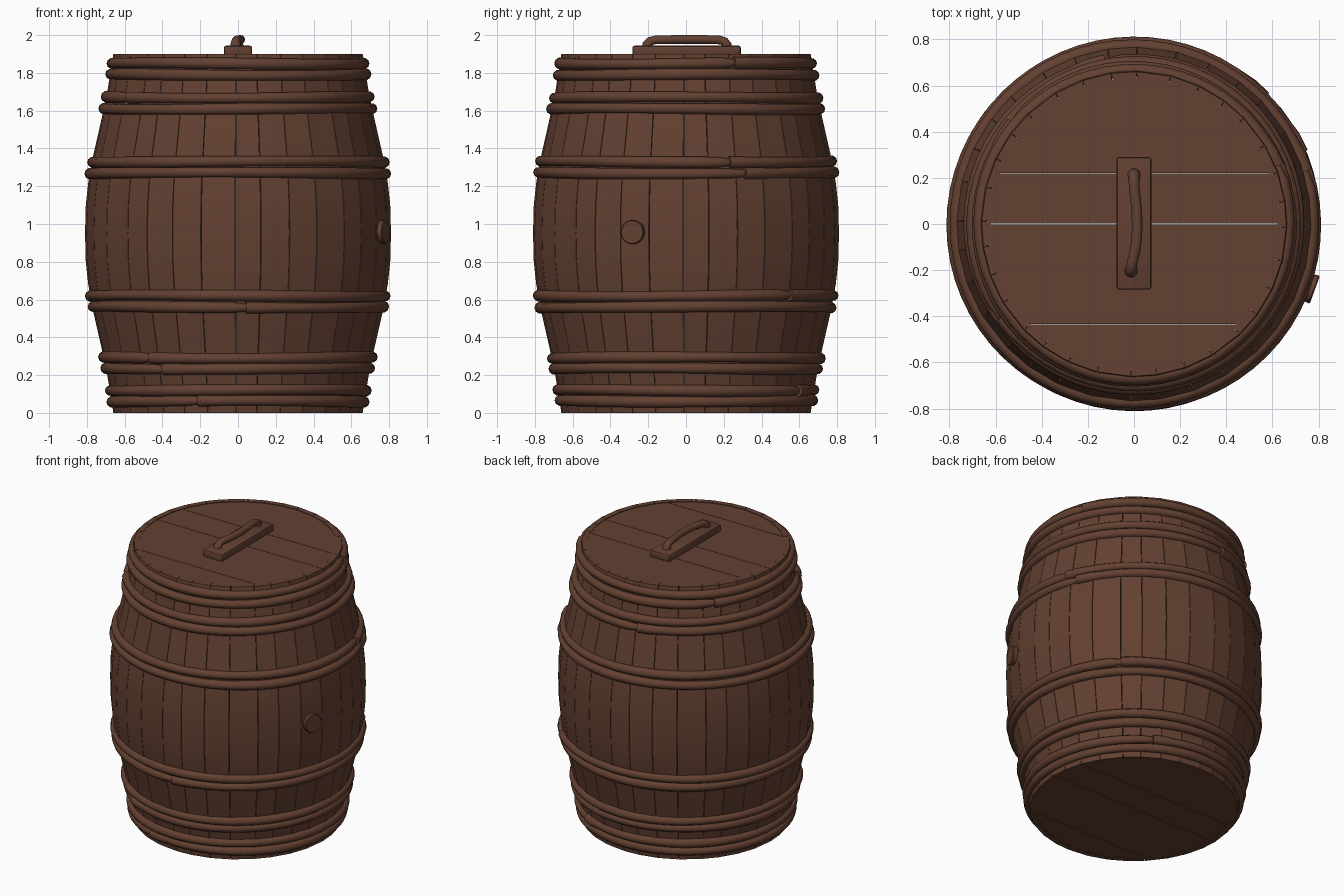
import bpy, bmesh, math
from math import sin, cos, pi, radians
from mathutils import Vector

if "Cube" in bpy.data.objects:
    bpy.data.objects.remove(bpy.data.objects["Cube"])

wood = bpy.data.materials.new("brown_wood")
wood.diffuse_color = (0.125, 0.052, 0.031, 1)
wood.use_nodes = True
wood.node_tree.nodes["Principled BSDF"].inputs["Base Color"].default_value = wood.diffuse_color


def finish(name, bm, angle=30):
    bmesh.ops.recalc_face_normals(bm, faces=bm.faces)
    me = bpy.data.meshes.new(name)
    bm.to_mesh(me)
    bm.free()
    ob = bpy.data.objects.new(name, me)
    bpy.context.collection.objects.link(ob)
    me.materials.append(wood)
    bpy.ops.object.select_all(action='DESELECT')
    ob.select_set(True)
    bpy.context.view_layer.objects.active = ob
    bpy.ops.object.shade_smooth_by_angle(angle=radians(angle))
    return ob


# Barrel bulge: distance from mid height -> radius
BULGE = [(0, .81), (.15, .806), (.27, .793), (.42, .765), (.6, .724), (.75, .692), (.95, .66)]


def radius_at(z):
    d = min(abs(z - .95), .95)
    for (d0, r0), (d1, r1) in zip(BULGE, BULGE[1:]):
        if d <= d1:
            return r0 + (r1 - r0) * (d - d0) / (d1 - d0)


def loft(bm, loops):
    rings = [[bm.verts.new(p) for p in loop] for loop in loops]
    n = len(rings[0])
    for a, b in zip(rings, rings[1:]):
        for i in range(n):
            bm.faces.new((a[i], a[(i + 1) % n], b[(i + 1) % n], b[i]))
    bm.faces.new(rings[0])
    bm.faces.new(rings[-1])


def polar(r, a, z):
    return Vector((r * cos(a), r * sin(a), z))


# Staves: four widths repeated around the barrel
bm = bmesh.new()
seams = [radians(270 + 45 * k + s) for k in range(8) for s in (-1, 8.6, 19.7, 31)]
seams.append(seams[0] + 2 * pi)
levels = sorted({round(.95 + s * d, 3) for d, r in BULGE for s in (-1, 1)})
for a0, a1 in zip(seams, seams[1:]):
    a0, a1 = a0 + .002, a1 - .002
    loft(bm, [[polar(radius_at(z), a0, z), polar(radius_at(z), a1, z),
               polar(radius_at(z) - .037, a1, z), polar(radius_at(z) - .037, a0, z)]
              for z in levels])
finish("staves", bm, 35)


# Plank discs closing both ends
def plank_disc(name, z0, z1, r=.632):
    bm = bmesh.new()
    cuts = [-r, -.435, 0, .22, r]
    for y0, y1 in zip(cuts, cuts[1:]):
        y0, y1 = y0 + .0015, y1 - .0015
        t0, t1 = math.asin(y0 / r), math.asin(y1 / r)
        ts = [t0 + (t1 - t0) * i / 10 for i in range(11)]
        edge = [(r * cos(t), r * sin(t)) for t in ts]
        edge += [(-x, y) for x, y in reversed(edge)]
        loft(bm, [[(x, y, z) for x, y in edge] for z in (z0, z1)])
    finish(name, bm)


plank_disc("lid", 1.85, 1.896)
plank_disc("bottom", .004, .05)


# Tube along a path of (point, thickness), with a side direction for each ring
def tube(bm, path, n=10):
    loops = []
    for i, (p, r) in enumerate(path):
        t = (path[min(i + 1, len(path) - 1)][0] - path[max(i - 1, 0)][0]).normalized()
        ref = Vector((0, 0, 1)) if abs(t.z) < .5 else Vector((0, 1, 0))
        if name_x:
            ref = Vector((1, 0, 0))
        u = t.cross(ref).normalized()
        v = u.cross(t)
        loops.append([p + r * (cos(2 * pi * k / n) * u + sin(2 * pi * k / n) * v)
                      for k in range(n)])
    loft(bm, loops)


# Bent-branch hoops with tapered overlapping ends: height, angle of the joint
name_x = False
HOOPS = [(1.85, 22), (1.79, 140), (1.67, 215), (1.61, 100), (1.33, 17), (1.27, 23),
         (.62, 44), (.56, 273), (.292, 230), (.235, 236), (.12, 60), (.062, 252)]
bm = bmesh.new()
N = 64
for j, (z, joint) in enumerate(HOOPS):
    path = []
    for i in range(N + 3):
        a = radians(joint) + 2 * pi * i / N
        zz = z + .004 * sin(2 * a + j)
        r = .0295 + .002 * sin(3 * a + 2 * j)
        off = -.002
        if i < 2:
            r, off = .032, .002
        if i > N - 1:
            r, off = .029 - .009 * (i - N + 1), -.002
        path.append((polar(radius_at(zz) + off, a, zz), r))
    tube(bm, path)
finish("hoops", bm, 40)

# Handle plate
bm = bmesh.new()
bmesh.ops.create_cube(bm, size=1)
for v in bm.verts:
    v.co = Vector((v.co.x * .15, v.co.y * .575 + .003, 1.917 + v.co.z * .054))
bmesh.ops.bevel(bm, geom=[e for e in bm.edges], offset=.012, segments=2,
                affect='EDGES', profile=.5)
finish("handle_plate", bm, 40)

# Curved handle bar
name_x = True
pts = [(-.012, -.205, 1.925), (-.013, -.203, 1.95), (-.012, -.19, 1.968), (-.006, -.16, 1.975),
       (.008, -.1, 1.976), (.014, -.02, 1.977), (.012, .06, 1.977), (.003, .14, 1.976),
       (0, .18, 1.974), (0, .205, 1.966), (0, .213, 1.95), (0, .214, 1.925)]
bm = bmesh.new()
tube(bm, [(Vector(p), .023 + (.005 if p[2] < 1.96 else 0)) for p in pts], 12)
finish("handle", bm, 50)

# Bung in the right side
bm = bmesh.new()
a = radians(-20)
side, up = Vector((-sin(a), cos(a), 0)), Vector((0, 0, 1))
loft(bm, [[polar(d, a, .957) + r * (cos(2 * pi * k / 24) * side + sin(2 * pi * k / 24) * up)
           for k in range(24)]
          for d, r in ((.75, .055), (.829, .064), (.834, .06))])
finish("bung", bm, 30)
